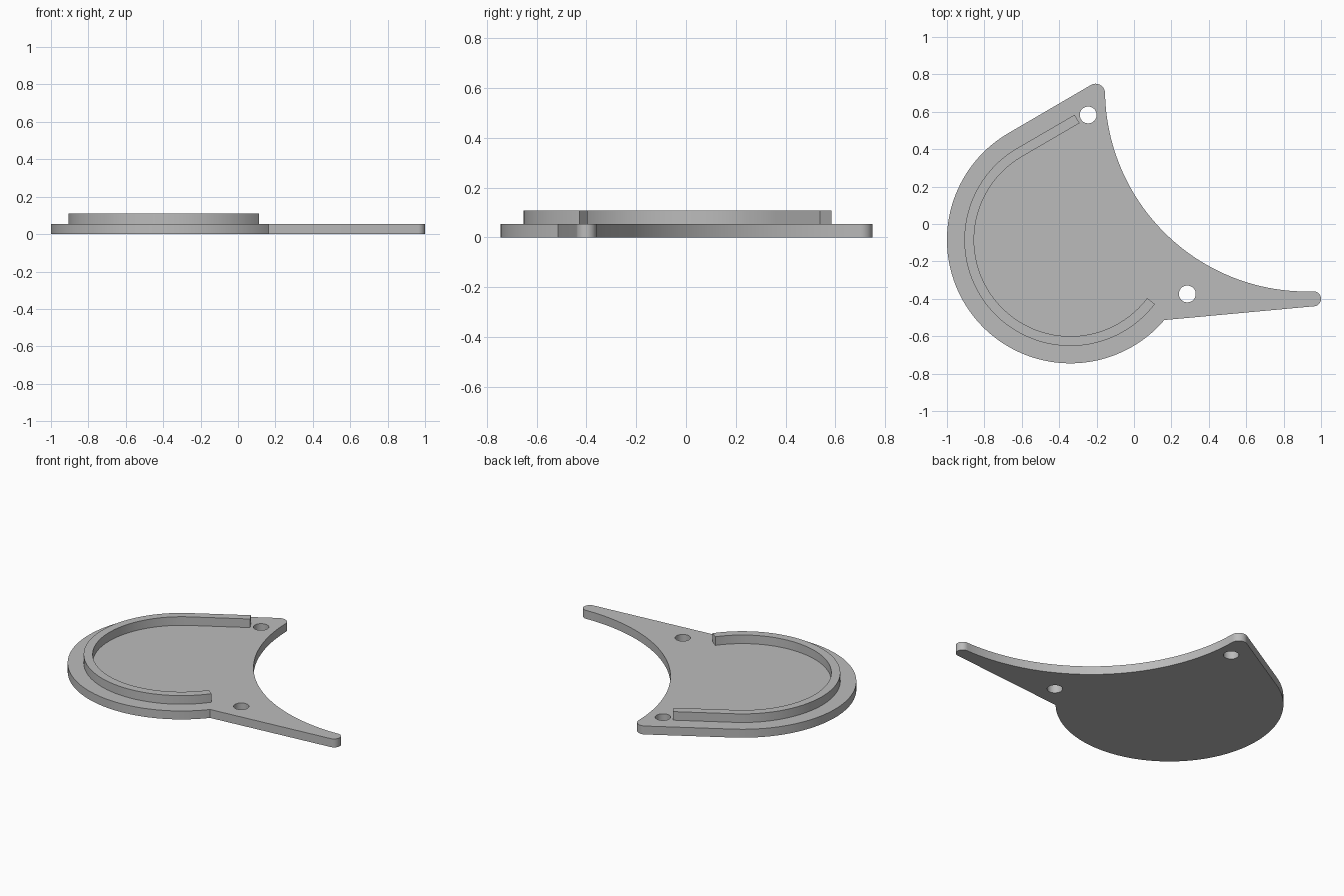
import bpy, bmesh
from math import cos, sin, radians, tau
from mathutils import Vector

if "Cube" in bpy.data.objects:
    bpy.data.objects.remove(bpy.data.objects["Cube"])

PLATE_TOP, RIB_TOP = 0.054, 0.109
HUB = Vector((-0.34, -0.085))       # centre of the round side
SLOPE = 120.2                       # direction the straight edge faces

grey = bpy.data.materials.new("plain_grey")
grey.use_nodes = True
grey.diffuse_color = (0.5, 0.5, 0.5, 1)
bsdf = grey.node_tree.nodes["Principled BSDF"]
bsdf.inputs["Base Color"].default_value = grey.diffuse_color
bsdf.inputs["Roughness"].default_value = 0.6


def arc(centre, radius, start, end, steps):
    """Points along an arc, angles in degrees."""
    angles = [radians(start + (end - start) * i / steps) for i in range(steps + 1)]
    return [Vector(centre) + radius * Vector((cos(a), sin(a))) for a in angles]


def circle(centre, radius, steps=40):
    return arc(centre, radius, 0, 360, steps)[:-1]


def extruded(name, loops, bottom, top):
    """Solid from an outline loop and optional hole loops."""
    bm = bmesh.new()
    edges = []
    for loop in loops:
        verts = [bm.verts.new((p.x, p.y, bottom)) for p in loop]
        edges += [bm.edges.new((v, verts[i - 1])) for i, v in enumerate(verts)]
    bmesh.ops.triangle_fill(bm, edges=edges, use_beauty=True, normal=(0, 0, 1))
    raised = bmesh.ops.extrude_face_region(bm, geom=bm.faces[:], use_keep_orig=True)
    moved = [g for g in raised["geom"] if isinstance(g, bmesh.types.BMVert)]
    bmesh.ops.translate(bm, verts=moved, vec=(0, 0, top - bottom))
    bmesh.ops.recalc_face_normals(bm, faces=bm.faces[:])
    # Merge the flat cap triangles back into larger faces
    bmesh.ops.dissolve_limit(bm, angle_limit=radians(0.1), verts=[], edges=bm.edges[:])
    mesh = bpy.data.meshes.new(name)
    bm.to_mesh(mesh)
    bm.free()
    mesh.materials.append(grey)
    obj = bpy.data.objects.new(name, mesh)
    bpy.context.collection.objects.link(obj)
    bpy.ops.object.select_all(action='DESELECT')
    obj.select_set(True)
    bpy.context.view_layer.objects.active = obj
    bpy.ops.object.shade_smooth_by_angle(angle=radians(30))
    return obj


# Base plate: round side, rounded upper tip, concave edge, rounded long tip
outline = (
    arc(HUB, 0.66, -40.5, SLOPE - 360, 96)
    + arc((-0.205, 0.70), 0.05, SLOPE, 1, 16)
    + arc((0.925, 0.719), 1.08, 181, 271.8, 64)[1:-1]
    + arc((0.96, -0.40), 0.04, 91.8, -85, 20)
)
holes = [circle((-0.245, 0.583), 0.045), circle((0.285, -0.374), 0.045)]
extruded("base_plate", [outline] + holes, 0, PLATE_TOP)

# Raised rib: hook-shaped wall with one straight end
a = radians(SLOPE)
run = Vector((sin(a), -cos(a))) * 0.356
outer = arc(HUB, 0.567, -37.2, SLOPE - 360, 96)
inner = arc(HUB, 0.515, -37.2, SLOPE - 360, 96)
rib = outer + [outer[-1] + run, inner[-1] + run] + inner[::-1]
extruded("raised_rib", [rib], PLATE_TOP - 0.01, RIB_TOP)
